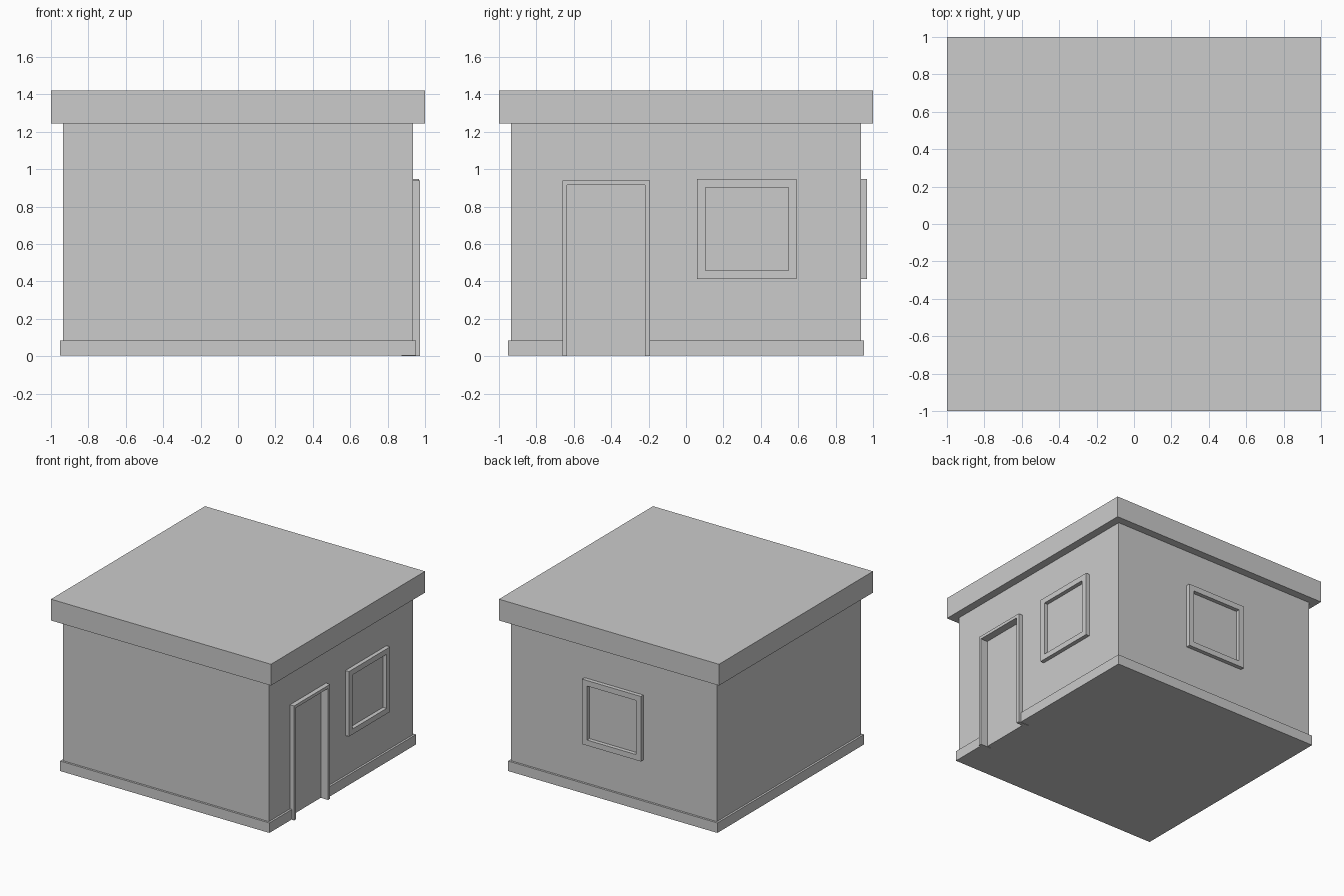
import bpy
import bmesh
from mathutils import Matrix

if "Cube" in bpy.data.objects:
    bpy.data.objects.remove(bpy.data.objects["Cube"], do_unlink=True)

GREY = (0.6, 0.6, 0.6, 1.0)
plaster = bpy.data.materials.new("plain grey")
plaster.use_nodes = True
plaster.diffuse_color = GREY
plaster.node_tree.nodes["Principled BSDF"].inputs["Base Color"].default_value = GREY


def finish(name, bm):
    bmesh.ops.recalc_face_normals(bm, faces=bm.faces)
    mesh = bpy.data.meshes.new(name)
    bm.to_mesh(mesh)
    bm.free()
    mesh.materials.append(plaster)
    obj = bpy.data.objects.new(name, mesh)
    bpy.context.collection.objects.link(obj)
    return obj


def box(name, x, y, z):
    """Box from (low, high) ranges on each axis."""
    bm = bmesh.new()
    bmesh.ops.create_cube(bm, size=1)
    for v in bm.verts:
        v.co = [r[0] if c < 0 else r[1] for c, r in zip(v.co, (x, y, z))]
    return finish(name, bm)


def cut(obj, cutter):
    mod = obj.modifiers.new("opening", 'BOOLEAN')
    mod.operation = 'DIFFERENCE'
    mod.solver = 'EXACT'
    mod.object = cutter
    bpy.context.view_layer.objects.active = obj
    bpy.ops.object.modifier_apply(modifier=mod.name)


def window_frame(name, centre, turn):
    """Square frame facing +x, made of mitred corners, then turned about z."""
    bm = bmesh.new()
    mid, outer, inner = 0.68, 0.267, 0.222
    corners = [(-1, -1), (1, -1), (1, 1), (-1, 1)]
    rings = []
    for x, half in ((0.93, outer), (0.968, outer), (0.968, inner), (0.93, inner)):
        rings.append([bm.verts.new((x, centre + a * half, mid + b * half))
                      for a, b in corners])
    for r in range(4):
        p, q = rings[r], rings[(r + 1) % 4]
        for i in range(4):
            j = (i + 1) % 4
            bm.faces.new((p[i], p[j], q[j], q[i]))
    bmesh.ops.rotate(bm, verts=bm.verts, matrix=Matrix.Rotation(turn, 3, 'Z'))
    return finish(name, bm)


# Body: base course, walls and flat roof slab
BASE, WALL = 0.952, 0.935
FLOOR = 0.003
plinth = box("plinth", (-BASE, BASE), (-BASE, BASE), (FLOOR, 0.085))
walls = box("walls", (-WALL, WALL), (-WALL, WALL), (0.085, 1.245))
box("roof_slab", (-1, 1), (-1, 1), (1.245, 1.413))
box("roof_cap", (-1, 1), (-1, 1), (1.413, 1.42))

# Doorway cut through the wall and base course
inner_y, outer_y = (-0.635, -0.22), (-0.66, -0.192)
cutter = box("door_cutter", (0.9, 1.1), inner_y, (-0.1, 0.915))
cutter.hide_render = True
for part in (walls, plinth):
    cut(part, cutter)
bpy.data.objects.remove(cutter, do_unlink=True)
box("door_panel", (0.895, 0.91), inner_y, (FLOOR, 0.915))

# Door frame: one three-sided profile, extruded outwards
bm = bmesh.new()
(o0, o1), (i0, i1) = outer_y, inner_y
profile = [(o0, 0), (o0, 0.94), (o1, 0.94), (o1, 0),
           (i1, 0), (i1, 0.915), (i0, 0.915), (i0, 0)]
face = bm.faces.new([bm.verts.new((0.875, y, z)) for y, z in profile])
extruded = bmesh.ops.extrude_face_region(bm, geom=[face])["geom"]
bmesh.ops.translate(bm, vec=(0.097, 0, 0),
                    verts=[g for g in extruded if isinstance(g, bmesh.types.BMVert)])
if face.is_valid and len(bm.faces) < 10:
    bm.faces.new([v for v in reversed(face.verts)])
finish("door_frame", bm)

# Windows on the left side and the back
QUARTER = 1.5707963
window_frame("side_window_frame", 0.325, 0)
window_frame("back_window_frame", 0, QUARTER)
